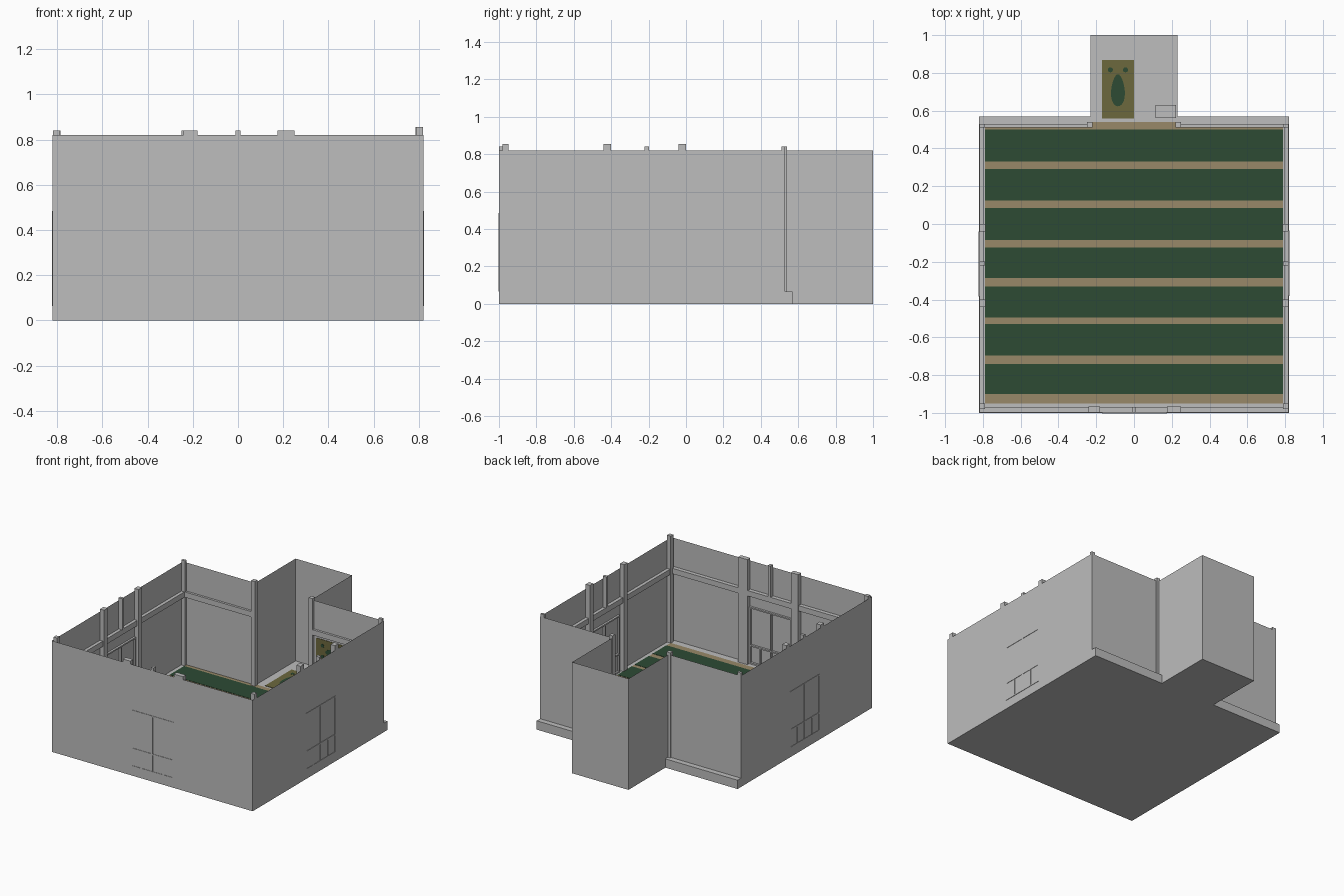
import bpy, bmesh, math
from mathutils import Matrix, Vector

if "Cube" in bpy.data.objects:
    bpy.data.objects.remove(bpy.data.objects["Cube"])


def mat(name, rgb):
    m = bpy.data.materials.new(name)
    m.diffuse_color = (*rgb, 1)
    m.use_nodes = True
    m.node_tree.nodes["Principled BSDF"].inputs["Base Color"].default_value = m.diffuse_color
    return m


GREY = mat("plaster grey", (0.51, 0.51, 0.51))
GREEN = mat("dark green", (0.026, 0.070, 0.034))
TAN = mat("tan", (0.314, 0.246, 0.138))
OLIVE = mat("olive", (0.150, 0.138, 0.048))


def finish(name, bm, m, matrix=None):
    if matrix:
        bm.transform(matrix)
    me = bpy.data.meshes.new(name)
    bm.to_mesh(me)
    bm.free()
    me.materials.append(m)
    ob = bpy.data.objects.new(name, me)
    bpy.context.collection.objects.link(ob)
    return ob


def add_box(bm, x0, x1, y0, y1, z0, z1):
    size = Matrix.Diagonal((x1 - x0, y1 - y0, z1 - z0, 1))
    mid = Matrix.Translation(((x0 + x1) / 2, (y0 + y1) / 2, (z0 + z1) / 2))
    bmesh.ops.create_cube(bm, size=1, matrix=mid @ size)


def boxes(name, m, items, matrix=None):
    bm = bmesh.new()
    for b in items:
        add_box(bm, *b)
    return finish(name, bm, m, matrix)


def prism(name, pts, z0, z1, m, caps=True, matrix=None):
    bm = bmesh.new()
    lo = [bm.verts.new((x, y, z0)) for x, y in pts]
    hi = [bm.verts.new((x, y, z1)) for x, y in pts]
    n = len(pts)
    for i in range(n):
        j = (i + 1) % n
        bm.faces.new((lo[i], lo[j], hi[j], hi[i]))
    if caps:
        bm.faces.new(lo[::-1])
        bm.faces.new(hi)
    return finish(name, bm, m, matrix)


W, A, FLOOR, TOP = 0.82, 0.23, 0.065, 0.82
BACK = 0.53


def outline(back):
    return [(-W, -1), (W, -1), (W, back), (A, back), (A, 1), (-A, 1), (-A, back), (-W, back)]


# Floor slab, sticking out behind the back wall, and sheet walls
prism("floor_slab", outline(0.57), 0, FLOOR, GREY)
prism("walls", outline(BACK), FLOOR, TOP, GREY, caps=False)

# Striped carpet
boxes("carpet", TAN, [(-0.79, 0.79, -0.95, BACK - 0.002, FLOOR, 0.067),
                      (-0.22, 0.22, BACK - 0.002, 0.54, FLOOR, 0.067)])
stripes = [(-0.9, -0.74), (-0.695, -0.53), (-0.495, -0.33), (-0.285, -0.125),
           (-0.085, 0.085), (0.125, 0.29), (0.33, 0.5)]
boxes("carpet_stripes", GREEN, [(-0.79, 0.79, a, b, 0.067, 0.069) for a, b in stripes])

# Corner and doorway posts
posts = []
for s in (-1, 1):
    a, b = sorted((s * 0.79, s * 0.819))
    h = 0.855 if s > 0 else 0.84
    posts += [(a, b, -0.98, -0.95, FLOOR, h), (a, b, 0.51, 0.529, FLOOR, 0.84)]
    a, b = sorted((s * 0.22, s * 0.25))
    posts.append((a, b, 0.51, 0.54, FLOOR, 0.84))
boxes("corner_posts", GREY, posts)

# Horizontal rails
R0, R1 = 0.57, 0.61
rails = [(-W + 0.001, W - 0.001, -0.999, -0.97, R0, R1)]
for s in (-1, 1):
    a, b = sorted((s * 0.795, s * 0.819))
    rails.append((a, b, -0.97, 0.529, R0, R1))
    a, b = sorted((s * 0.25, s * 0.795))
    rails.append((a, b, 0.512, 0.529, R0, R1))
boxes("wall_rails", GREY, rails)


# Window bay: posts plus framed window, built on a wall along local x, outside at y = 0
def window_bay(name, matrix, left, right, top):
    boxes(name + "_posts", GREY,
          [(*left, 0.001, 0.035, FLOOR, top), (*right, 0.001, 0.035, FLOOR, top),
           (-0.011, 0.011, 0.001, 0.03, R1, 0.84)], matrix)
    t, d0, d1 = 0.005, -0.003, 0.015
    bars = [(x - t, x + t, d0, d1, FLOOR, 0.205) for x in (-0.083, 0.087)]
    bars += [(x - t, x + t, d0, d1, FLOOR, 0.485) for x in (-0.165, 0, 0.17)]
    bars += [(-0.17, 0.175, d0, d1, z - t, z + t) for z in (0.07, 0.2, 0.48)]
    boxes(name + "_frame", GREY, bars, matrix)


T, R = Matrix.Translation, Matrix.Rotation
window_bay("front_window", T((0, -1, 0)), (-0.24, -0.18), (0.175, 0.25), 0.84)
window_bay("right_window", T((W, -0.21, 0)) @ R(math.pi / 2, 4, "Z"), (-0.23, -0.19), (0.17, 0.21), 0.855)
window_bay("left_window", T((-W, -0.21, 0)) @ R(-math.pi / 2, 4, "Z"), (-0.21, -0.17), (0.19, 0.23), 0.84)


# Olive panel with a painted green emblem, used as alcove mat and wall hanging
def emblem_panel(name, matrix):
    boxes(name, OLIVE, [(-0.085, 0.085, -0.155, 0.155, 0, 0.003)], matrix)
    egg = []
    for i in range(24):
        a = i * math.tau / 24
        s = math.sin(a)
        egg.append((0.036 * math.cos(a) * (1 - 0.22 * s), -0.005 + 0.085 * s))
    prism(name + "_emblem_body", egg, 0.003, 0.005, GREEN, matrix=matrix)
    for s in (-1, 1):
        blob = [(s * 0.04 + 0.014 * math.cos(i * math.tau / 8),
                 0.103 + 0.014 * math.sin(i * math.tau / 8)) for i in range(8)]
        prism(name + "_emblem_spot", blob, 0.003, 0.005, GREEN, matrix=matrix)


emblem_panel("alcove_mat", T((-0.085, 0.713, FLOOR)))
emblem_panel("wall_hanging", T((0.425, BACK - 0.001, 0.465)) @ R(math.pi / 2, 4, "X") @ R(math.pi / 2, 4, "Z"))

# Small cabinet in the alcove
boxes("alcove_cabinet", GREY, [(0.115, 0.222, 0.56, 0.63, FLOOR, 0.2)])
